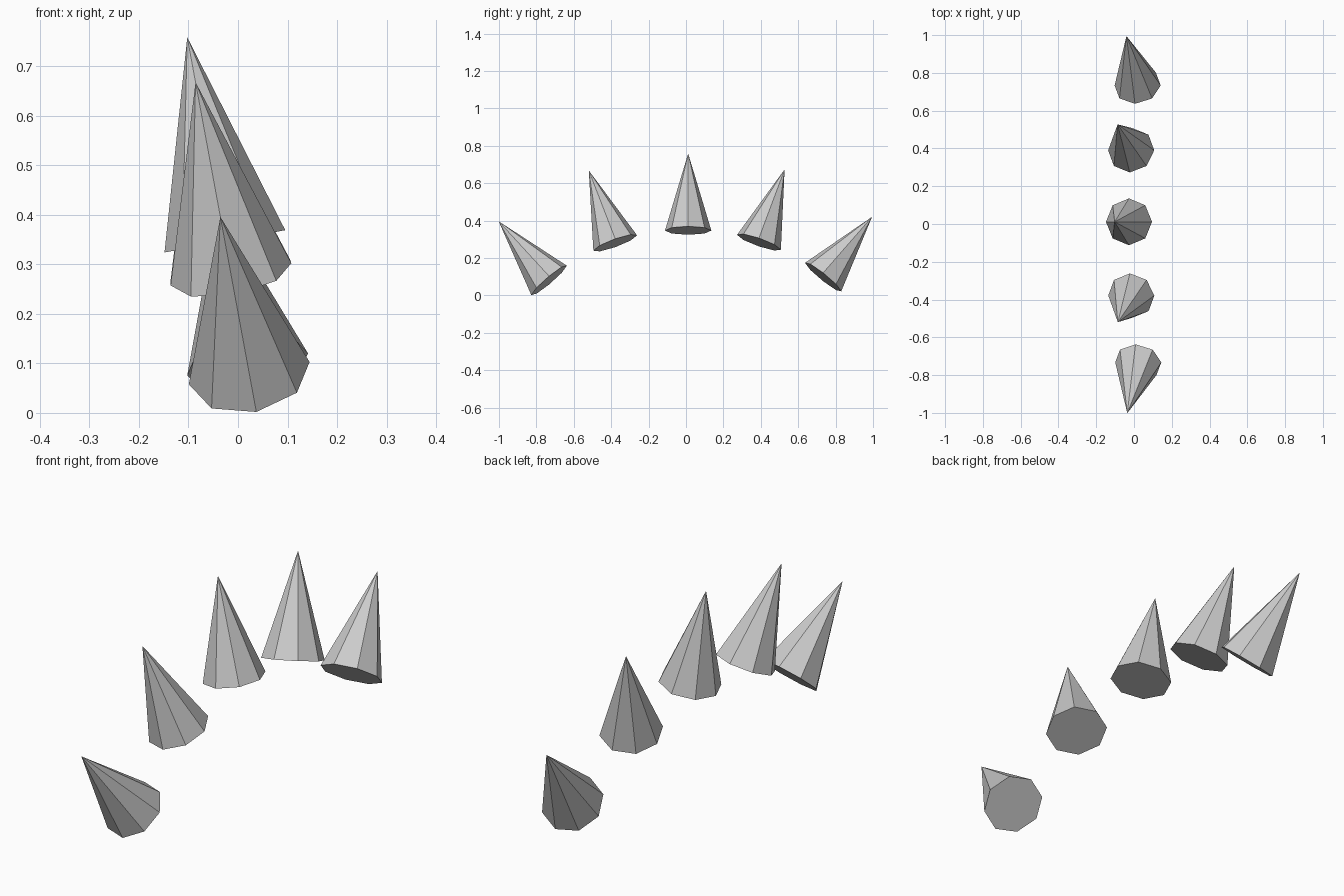
import bpy, bmesh
from math import radians
from mathutils import Matrix, Vector

if "Cube" in bpy.data.objects:
    bpy.data.objects.remove(bpy.data.objects["Cube"])

RADIUS, HEIGHT, ARC = 0.124, 0.419, 1.157   # spike size and radius of the arc of bases
lean = Matrix.Rotation(radians(-10.45), 4, 'Y')
mid_base = Vector((-0.0265, 0.0115, 0.3465))
centre = mid_base - lean @ Vector((0, 0, ARC))


def spike(name, angle):
    """Closed eight-sided cone pointing outward along the leaning arc."""
    bm = bmesh.new()
    bmesh.ops.create_cone(bm, cap_ends=True, segments=8,
                          radius1=RADIUS, radius2=0, depth=HEIGHT)
    bmesh.ops.remove_doubles(bm, verts=bm.verts, dist=1e-5)
    bmesh.ops.translate(bm, verts=bm.verts, vec=(0, 0, ARC + HEIGHT / 2))
    mesh = bpy.data.meshes.new(name)
    bm.to_mesh(mesh)
    bm.free()
    obj = bpy.data.objects.new(name, mesh)
    obj.matrix_world = (Matrix.Translation(centre) @ lean
                        @ Matrix.Rotation(radians(-angle), 4, 'X'))
    bpy.context.collection.objects.link(obj)


# Row of five spikes fanned front to back
for i, angle in enumerate((-40, -19.7, 0, 19.1, 38.6)):
    spike(f"spike_{i + 1}", angle)
